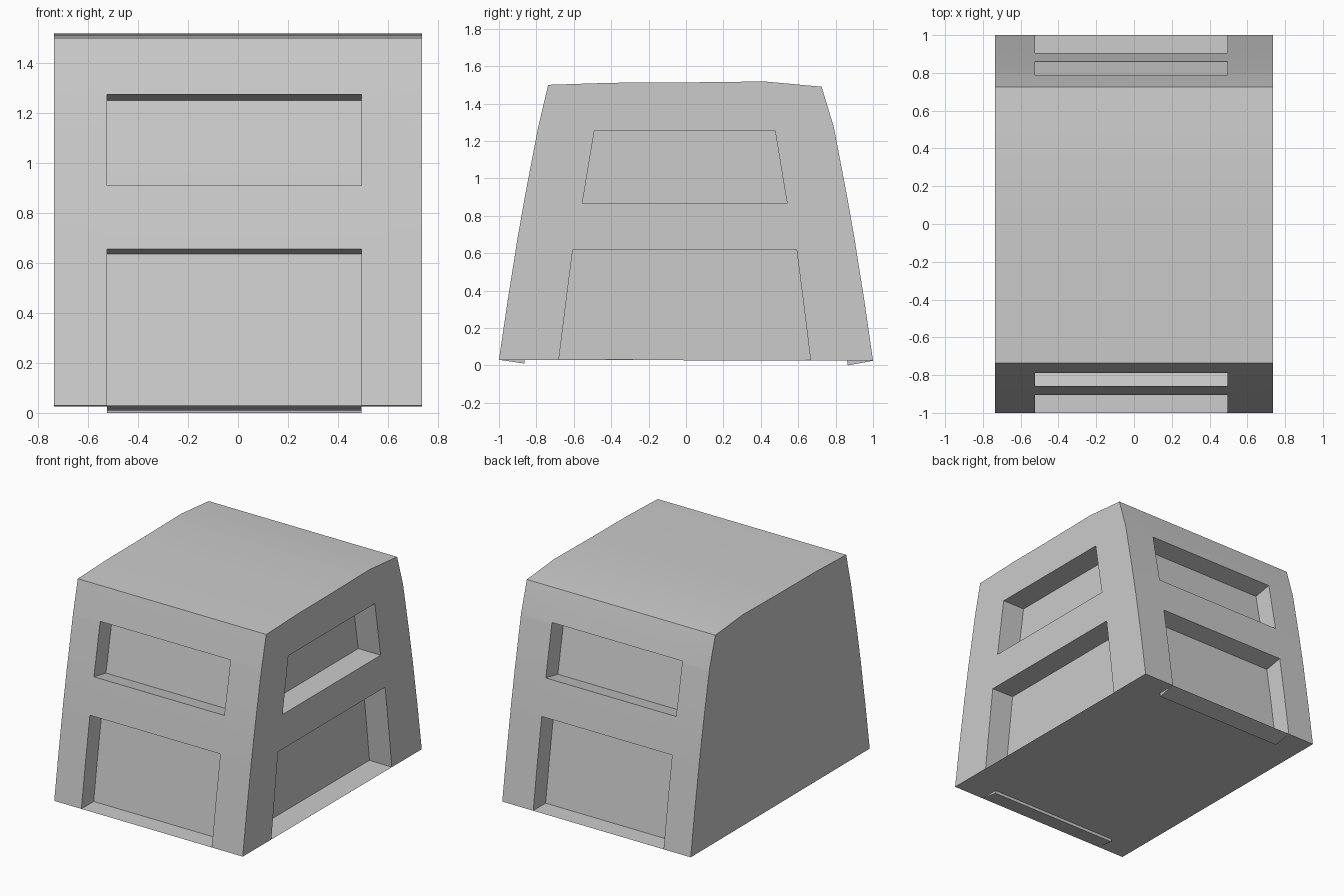
import bpy
import bmesh
import math
from mathutils import Vector

cube = bpy.data.objects.get("Cube")
if cube:
    bpy.data.objects.remove(cube, do_unlink=True)

# One plain grey for the whole shell
grey = bpy.data.materials.new("plain grey")
grey.use_nodes = True
colour = (0.6, 0.6, 0.6, 1)
grey.diffuse_color = colour
grey.node_tree.nodes["Principled BSDF"].inputs["Base Color"].default_value = colour

HALF_WIDTH = 0.737
WINDOW_X = (-0.525, 0.495)

# Shared heights, and half depth of the sloping walls at each
HEIGHTS = [0.03, 0.35, 0.62, 0.655, 0.865, 0.91, 1.255, 1.275, 1.5]
WALL = [1.0, 0.953, 0.91, 0.905, 0.868, 0.86, 0.794, 0.79, 0.737]
# Half width of the tapering side openings at each height
OPENING = [0.68, 0.64, 0.605, 0.597, 0.555, 0.547, 0.49, 0.487, 0.45]
ROOF = [(-0.4, 1.511), (0, 1.513), (0.42, 1.518)]

front = [(-y, z) for y, z in zip(WALL, HEIGHTS)]
back = list(zip(WALL, HEIGHTS))
back[0] = (1.0, 0.025)
back[-1] = (0.725, 1.49)

bm = bmesh.new()


def face(*points):
    bm.faces.new([bm.verts.new(p) for p in points])


def panelled_wall(rows, windows):
    """Skin rows of four points; sink the middle column where windows say.
    Each window is (first row, last row, sinking vector)."""
    for i, (low, high) in enumerate(zip(rows, rows[1:])):
        window = next((w for w in windows if w[0] <= i < w[1]), None)
        for j in range(3):
            a, b, c, d = [Vector(p) for p in (low[j], low[j + 1], high[j + 1], high[j])]
            if j != 1 or window is None:
                face(a, b, c, d)
                continue
            first, last, sink = window
            s = Vector(sink)
            face(a + s, b + s, c + s, d + s)
            face(a, d, d + s, a + s)
            face(b, c, c + s, b + s)
            if i == first:
                face(a, b, b + s, a + s)
            if i == last - 1:
                face(d, c, c + s, d + s)


# Front and back walls, each with two sunken panels
columns = (-HALF_WIDTH, *WINDOW_X, HALF_WIDTH)
for profile, inward, drop in ((front, 0.135, 0.02), (back, -0.135, 0.025)):
    rows = [[(x, y, z) for x in columns] for y, z in profile]
    panelled_wall(rows, [(0, 3, (0, inward, -drop)), (5, 7, (0, inward, -0.025))])

# Side wall with two tapering openings; its top strip follows the roof
side = []
for (fy, fz), (by, bz), t in zip(front, back, OPENING):
    ys = (fy, -t, t - 0.014, by)
    side.append([(HALF_WIDTH, y, fz + (bz - fz) * (y - fy) / (by - fy)) for y in ys])
panelled_wall(side[:-1], [(0, 2, (-0.175, 0, 0.002)), (4, 6, (-0.175, 0, 0))])
roof = [front[-1]] + ROOF + [back[-1]]
face(*side[-2], *[(HALF_WIDTH, y, z) for y, z in reversed(roof)])

# Plain side wall
face(*[(-HALF_WIDTH, y, z) for y, z in front + ROOF + back[::-1]])

# Gently arched roof
for (y1, z1), (y2, z2) in zip(roof, roof[1:]):
    face((-HALF_WIDTH, y1, z1), (HALF_WIDTH, y1, z1),
         (HALF_WIDTH, y2, z2), (-HALF_WIDTH, y2, z2))

# Underside, sharing its edges with the walls
face(*[(x, *front[0]) for x in columns], *side[0][1:3],
     *[(x, *back[0]) for x in reversed(columns)])

bmesh.ops.remove_doubles(bm, verts=bm.verts, dist=0.0001)
bmesh.ops.recalc_face_normals(bm, faces=bm.faces)
mesh = bpy.data.meshes.new("panelled_shell")
bm.to_mesh(mesh)
bm.free()
mesh.materials.append(grey)
shell = bpy.data.objects.new("panelled_shell", mesh)
bpy.context.collection.objects.link(shell)

bpy.context.view_layer.objects.active = shell
shell.select_set(True)
bpy.ops.object.shade_smooth_by_angle(angle=math.radians(30))
